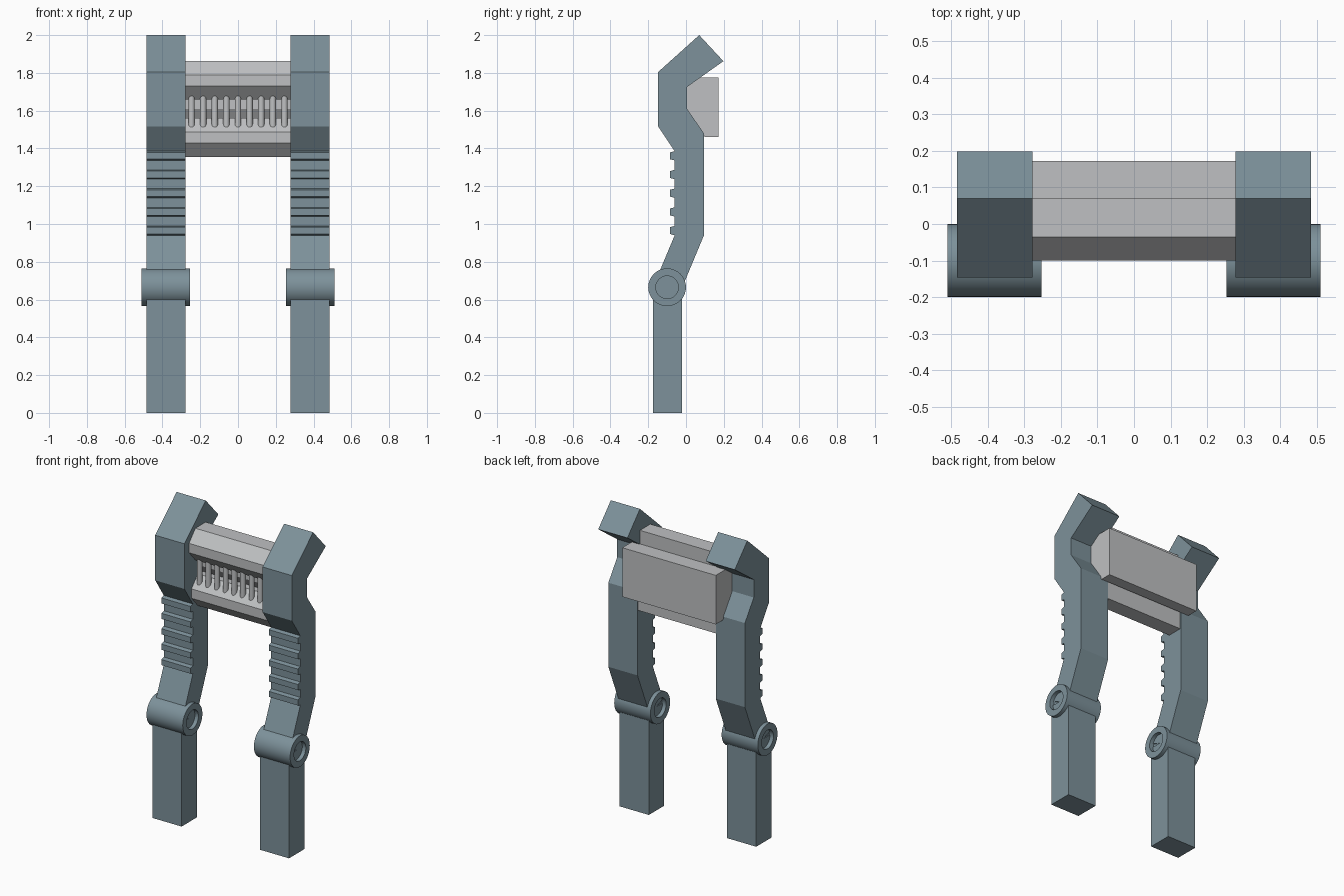
import bpy, bmesh, math
from mathutils import Matrix, Vector

if "Cube" in bpy.data.objects:
    bpy.data.objects.remove(bpy.data.objects["Cube"])


def material(name, rgb):
    m = bpy.data.materials.new(name)
    m.diffuse_color = (*rgb, 1)
    m.use_nodes = True
    m.node_tree.nodes["Principled BSDF"].inputs["Base Color"].default_value = m.diffuse_color
    return m


STEEL = material("blue grey metal", (0.205, 0.285, 0.325))
LIGHT = material("light grey metal", (0.52, 0.53, 0.54))


def finish(bm, name, mat):
    bmesh.ops.recalc_face_normals(bm, faces=bm.faces)
    me = bpy.data.meshes.new(name)
    bm.to_mesh(me)
    bm.free()
    me.materials.append(mat)
    ob = bpy.data.objects.new(name, me)
    bpy.context.collection.objects.link(ob)
    return ob


def extrude_x(name, profile, x0, x1, mat):
    """Extrude a (y, z) outline along x."""
    bm = bmesh.new()
    face = bm.faces.new([bm.verts.new((x0, y, z)) for y, z in profile])
    ext = bmesh.ops.extrude_face_region(bm, geom=[face])
    verts = [g for g in ext["geom"] if isinstance(g, bmesh.types.BMVert)]
    bmesh.ops.translate(bm, verts=verts, vec=(x1 - x0, 0, 0))
    return finish(bm, name, mat)


def smooth(ob):
    bpy.ops.object.select_all(action='DESELECT')
    ob.select_set(True)
    bpy.context.view_layer.objects.active = ob
    bpy.ops.object.shade_smooth_by_angle(angle=math.radians(35))


def hinge(name, x, length):
    """Cylinder along x with a round recess in both ends."""
    bm = bmesh.new()
    bmesh.ops.create_cone(bm, cap_ends=True, segments=32, radius1=0.1, radius2=0.1,
                          depth=length,
                          matrix=Matrix.Translation((x, -0.1, 0.665)) @ Matrix.Rotation(math.pi / 2, 4, 'Y'))
    for cap in [f for f in bm.faces if len(f.verts) > 4]:
        inward = -0.03 if cap.calc_center_median().x > x else 0.03
        bmesh.ops.inset_region(bm, faces=[cap], thickness=0.04)
        ext = bmesh.ops.extrude_discrete_faces(bm, faces=[cap])
        bmesh.ops.translate(bm, verts=ext["faces"][0].verts, vec=(inward, 0, 0))
    smooth(finish(bm, name, STEEL))


# Side outlines as (y, z)
upper_leg = [(0.07, 2.0), (0.198, 1.862), (0.005, 1.725), (0.005, 1.61), (0.095, 1.48),
             (0.095, 0.94), (-0.03, 0.64), (-0.165, 0.69), (-0.06, 0.94),
             (-0.06, 1.385), (-0.147, 1.515), (-0.147, 1.805)]
lower_leg = [(-0.175, 0), (-0.02, 0), (-0.02, 0.665), (-0.175, 0.665)]

# Two side posts: bent upper part, straight lower part, hinge and grip ribs
for side, x0, x1 in (("left", -0.485, -0.278), ("right", 0.278, 0.485)):
    extrude_x(side + "_upper_post", upper_leg, x0, x1, STEEL)
    extrude_x(side + "_lower_post", lower_leg, x0, x1, STEEL)
    hinge(side + "_hinge", (x0 + x1) / 2, 0.257)
    for i in range(5):
        z = 0.965 + i * 0.099
        rib = [(-0.055, z - 0.026), (-0.085, z - 0.018), (-0.085, z + 0.018), (-0.055, z + 0.026)]
        extrude_x(f"{side}_rib_{i + 1}", rib, x0, x1, STEEL)


# Chamfered cross bars between the posts
def cross_bar(name, front, back, zc):
    y = front + 0.065
    extrude_x(name, [(back, zc + 0.102), (y, zc + 0.102), (front, zc + 0.03),
                     (front, zc - 0.03), (y, zc - 0.102), (back, zc - 0.102)],
              -0.28, 0.28, LIGHT)


cross_bar("upper_cross_bar", -0.1, 0.07, 1.76)
cross_bar("lower_cross_bar", -0.075, 0.09, 1.458)

# Rear box that sits in the notches of the posts
extrude_x("rear_box", [(0.172, 1.775), (0.07, 1.775), (0.002, 1.725), (0.002, 1.61),
                       (0.1, 1.46), (0.172, 1.46)], -0.332, 0.332, LIGHT)

# Row of thin tubes between the cross bars
for i in range(9):
    bm = bmesh.new()
    bmesh.ops.create_cone(bm, cap_ends=True, segments=16, radius1=0.017, radius2=0.017,
                          depth=0.24,
                          matrix=Matrix.Translation(((i - 4) * 0.0615, -0.036, 1.6)))
    smooth(finish(bm, f"tube_{i + 1}", LIGHT))
